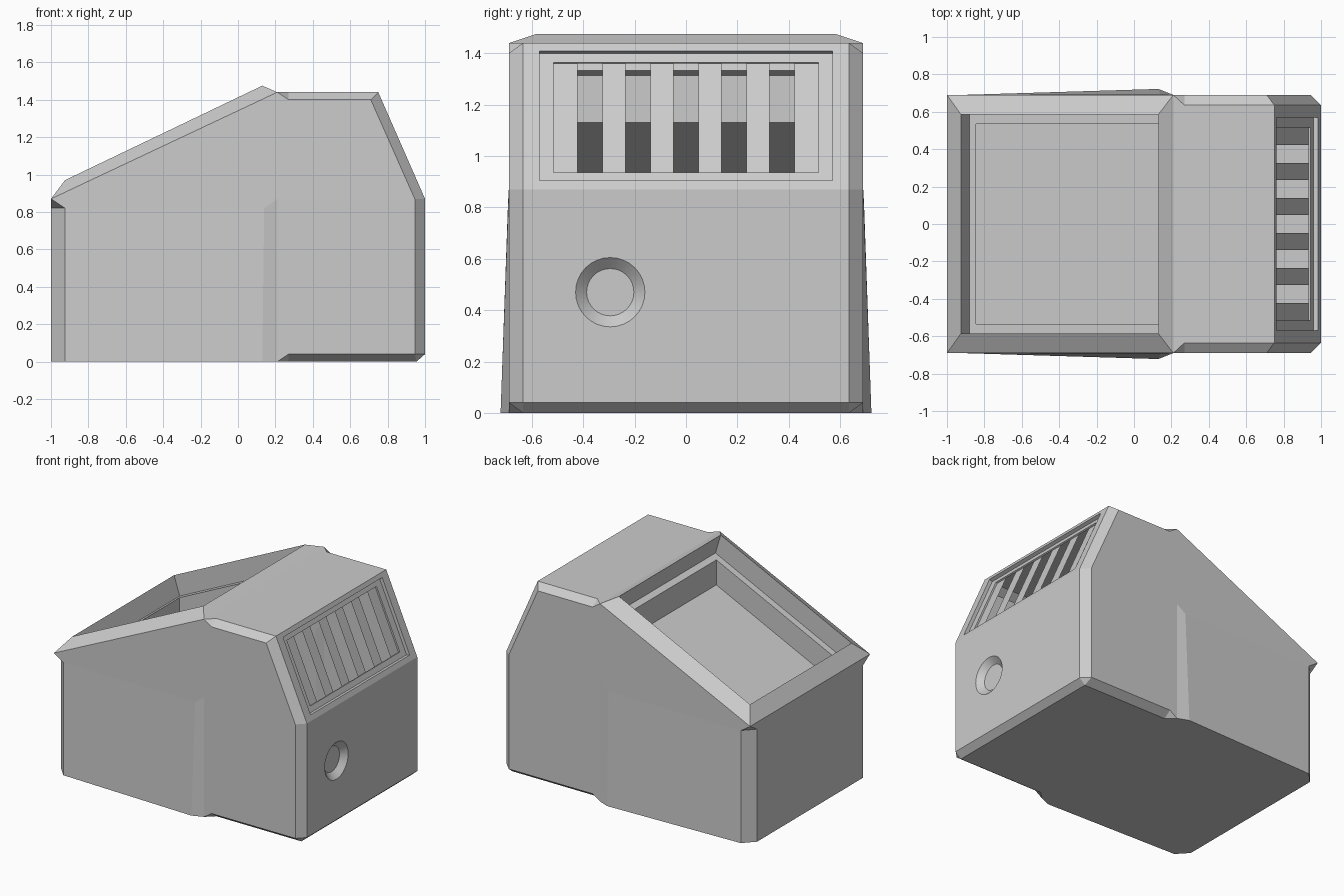
import bpy, bmesh, math
from mathutils import Vector

if "Cube" in bpy.data.objects:
    bpy.data.objects.remove(bpy.data.objects["Cube"])


def build(name, faces, facing, holes=()):
    """Mesh from polygons; the first polygon is made to face `facing`."""
    bm = bmesh.new()
    for f in faces:
        bm.faces.new([bm.verts.new(p) for p in f])
    for loops in holes:
        edges = []
        for loop in loops:
            vs = [bm.verts.new(p) for p in loop]
            edges += [bm.edges.new((vs[i - 1], vs[i])) for i in range(len(vs))]
        bmesh.ops.triangle_fill(bm, edges=edges, use_beauty=True)
    bmesh.ops.remove_doubles(bm, verts=bm.verts, dist=0.0005)
    bmesh.ops.recalc_face_normals(bm, faces=bm.faces)
    bm.faces.ensure_lookup_table()
    if bm.faces[0].normal.dot(Vector(facing)) < 0:
        bmesh.ops.reverse_faces(bm, faces=bm.faces)
    me = bpy.data.meshes.new(name)
    bm.to_mesh(me)
    bm.free()
    ob = bpy.data.objects.new(name, me)
    bpy.context.collection.objects.link(ob)
    return ob


def span(*pts):
    """Polygon crossing the centre plane: half outline plus its mirror."""
    return list(pts) + [(x, -y, z) for x, y, z in reversed(pts)]


def bridge(a, b):
    """Quads between two loops of equal length."""
    return [[a[i - 1], a[i], b[i], b[i - 1]] for i in range(len(a))]


# Key points on the +y half
W, C = 0.69, 0.635
lip, top0 = (-1, W, 0.87), (0.21, W, 1.44)
rim_lo, rim_hi = (-0.925, 0.585, 0.97), (0.13, 0.585, 1.475)
A, B = (-0.925, W, 0), (-0.925, W, 0.82)
L0, L1 = (-1, 0.61, 0), (-1, 0.61, 0.82)
bulge0, bulge1 = (0.13, 0.722, 0), (0.14, 0.693, 0.82)
E, F = (0.21, W, 0), (0.21, W, 0.87)
foot, foot_in, foot_end = (0.27, W, 0.04), (0.27, C, 0), (0.955, C, 0)
top_out, top_in = (0.27, W, 1.40), (0.27, C, 1.44)
s0, s1, s2 = (0.945, W, 0.04), (0.945, W, 0.87), (0.71, W, 1.40)
r0, r1, r2 = (1, C, 0.04), (1, C, 0.87), (0.75, C, 1.44)

# Vent coordinates on the sloped end
def vent(y, z, d):
    z0 = z + 0.402 * d
    return (1 - (z0 - 0.87) * 0.25 / 0.57 - 0.916 * d, y, z0 - 0.402 * d)


def vent_rect(y0, y1, z0, z1, d):
    return [vent(y0, z0, d), vent(y1, z0, d), vent(y1, z1, d), vent(y0, z1, d)]


def circle(r, x, n=32):
    return [(x, -0.295 + r * math.cos(2 * math.pi * i / n),
             0.47 + r * math.sin(2 * math.pi * i / n)) for i in range(n)]


# Body shell
half = [
    [lip, B, bulge1, F, s1, s2, top_out, top0],
    [A, B, bulge1, bulge0], [bulge0, bulge1, F, E], [E, F, s1, s0, foot],
    [E, foot, foot_in], [foot, s0, foot_end, foot_in], [s0, r0, foot_end],
    [s0, r0, r1, s1], [s1, r1, r2, s2],
    [top0, top_out, top_in], [top_out, s2, r2, top_in],
    [A, B, L1, L0], [lip, B, L1], [lip, top0, rim_hi, rim_lo],
]
faces = [span(L0, A, bulge0, E, foot_in, foot_end),
         span(L0, L1, lip), span(lip, rim_lo), span(top0, rim_hi),
         span(top0, top_in, r2), span(r0, foot_end)]
faces += half + [[(x, -y, z) for x, y, z in f] for f in half]
outer_vent = vent_rect(-0.57, 0.57, 0.905, 1.41, 0)
build("body_shell", faces, (0, 0, -1),
      [(span(r0, r1), circle(0.135, 1)), (span(r1, r2), outer_vent)])

# Sunken sloping tray in the top
rim = span(rim_lo, rim_hi)
ledge_out = span((-0.88, 0.585, 0.83), (0.172, 0.585, 1.333))
ledge_in = span((-0.845, 0.535, 0.847), (0.13, 0.535, 1.313))
floor = [(x, y, z - 0.182) for x, y, z in ledge_in]
build("tray", [floor] + bridge(rim, ledge_out) + bridge(ledge_out, ledge_in)
      + bridge(ledge_in, floor), (0, 0, 1))

# Vent frame with stepped recess
step = vent_rect(-0.57, 0.57, 0.9, 1.40, 0.025)
inner = vent_rect(-0.515, 0.515, 0.937, 1.365, 0.025)
back = vent_rect(-0.515, 0.515, 0.932, 1.36, 0.037)
build("vent_frame", bridge(step, inner) + bridge(outer_vent, step)
      + bridge(inner, back), (1, 0, 0.4))

# Vent bars with open slots between
cuts = [-0.515] + [k * 0.187 + s * 0.049 for k in range(-2, 3) for s in (-1, 1)] + [0.515]
for i in range(0, len(cuts), 2):
    build("vent_bar", [vent_rect(cuts[i], cuts[i + 1], 0.932, 1.36, 0.037)], (1, 0, 0.4))

# Round socket in the end wall
seat = circle(0.092, 0.96)
socket = build("round_socket", [seat] + bridge(circle(0.135, 1), seat), (1, 0, 0))
bpy.context.view_layer.objects.active = socket
socket.select_set(True)
bpy.ops.object.shade_smooth_by_angle(angle=math.radians(30))
